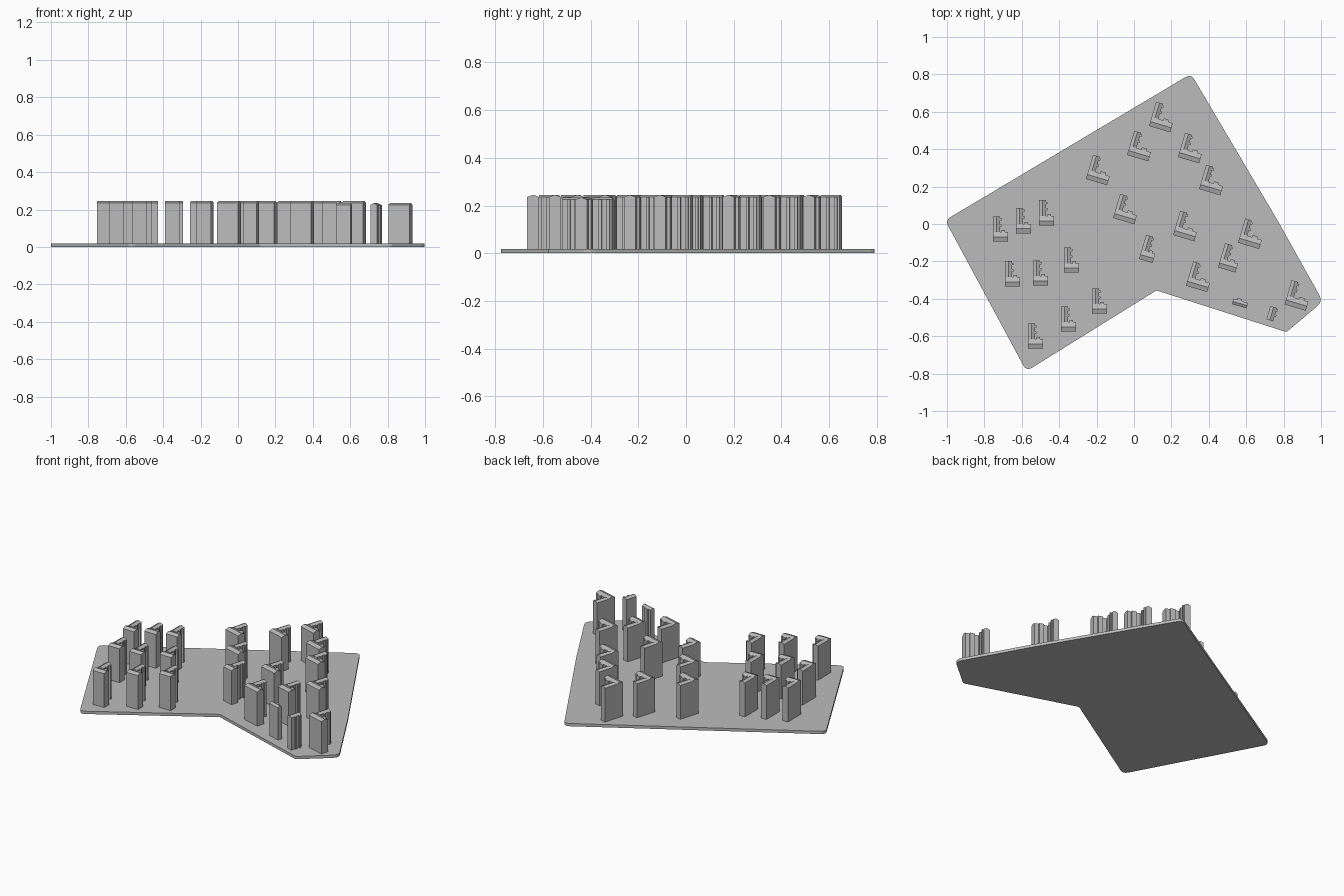
import bpy
import bmesh
import math
from mathutils import Vector, Matrix

cube = bpy.data.objects.get("Cube")
if cube:
    bpy.data.objects.remove(cube)

grey = bpy.data.materials.new("model grey")
grey.use_nodes = True
grey.diffuse_color = (0.5, 0.5, 0.5, 1)
grey.node_tree.nodes["Principled BSDF"].inputs["Base Color"].default_value = (0.5, 0.5, 0.5, 1)

GROUND = 0.018
RIDGE = 0.245
DROP = 0.009


def finish(name, bm):
    bmesh.ops.recalc_face_normals(bm, faces=bm.faces)
    mesh = bpy.data.meshes.new(name)
    bm.to_mesh(mesh)
    bm.free()
    mesh.materials.append(grey)
    obj = bpy.data.objects.new(name, mesh)
    bpy.context.collection.objects.link(obj)
    return obj


def prism(bm, points, vector):
    face = bm.faces.new([bm.verts.new(p) for p in points])
    new = bmesh.ops.extrude_face_region(bm, geom=[face])["geom"]
    moved = [g for g in new if isinstance(g, bmesh.types.BMVert)]
    bmesh.ops.translate(bm, verts=moved, vec=vector)


def block(bm, x0, x1, y0, y1, top, along=None):
    """Box standing on the plate, with a low gable roof along x or y."""
    low = GROUND - 0.002
    eave = top - DROP
    if along == "x":
        mid = (y0 + y1) / 2
        pts = [(x0, y0, low), (x0, y1, low), (x0, y1, eave), (x0, mid, top), (x0, y0, eave)]
        prism(bm, pts, (x1 - x0, 0, 0))
    elif along == "y":
        mid = (x0 + x1) / 2
        pts = [(x0, y0, low), (x1, y0, low), (x1, y0, eave), (mid, y0, top), (x0, y0, eave)]
        prism(bm, pts, (0, y1 - y0, 0))
    else:
        pts = [(x0, y0, low), (x1, y0, low), (x1, y1, low), (x0, y1, low)]
        prism(bm, pts, (0, 0, top - low))


def long_wing(bm, start, length, top):
    # Slim slab running back, with stair bays on its inner side
    block(bm, 0, 0.037, start, length, top, "y")
    span = length - start
    block(bm, 0.035, 0.045, start + span * 0.35, start + span * 0.5, top - DROP)
    block(bm, 0.035, 0.045, start + span * 0.75, start + span * 0.9, top - DROP)


def front_wing(bm, width, top):
    # Deeper slab across the front, with a stair bay behind it
    block(bm, 0, width, 0, 0.05, top, "x")
    block(bm, width * 0.55, width * 0.8, 0.048, 0.062, top - DROP)


def place(name, bm, x, y, degrees):
    spin = Matrix.Translation((x, y, 0)) @ Matrix.Rotation(math.radians(degrees), 4, "Z")
    bmesh.ops.transform(bm, matrix=spin, verts=bm.verts)
    finish(name, bm)


def tower(name, x, y, degrees, width, top=RIDGE, length=0.135):
    bm = bmesh.new()
    front_wing(bm, width, top)
    long_wing(bm, 0.05, length, top)
    place(name, bm, x, y, degrees)


# Site plate with rounded corners: x, y, rounding length
corners = [(-1.01, 0.02, 0.035), (-0.575, -0.787, 0.035), (0.12, -0.355, 0.008),
           (0.815, -0.578, 0.012), (1.01, -0.414, 0.04), (0.77, 0.015, 0.02),
           (0.305, 0.803, 0.035)]
outline = []
for i, (x, y, r) in enumerate(corners):
    here = Vector((x, y, 0))
    a, b = (here + (Vector((*corners[j % len(corners)][:2], 0)) - here).normalized() * r
            for j in (i - 1, i + 1))
    for k in range(5):
        t = k / 4
        outline.append(a * (1 - t) ** 2 + here * 2 * t * (1 - t) + b * t * t)
bm = bmesh.new()
prism(bm, outline, (0, 0, GROUND))
finish("site_plate", bm)

# Narrow towers, square to the axes
narrow = [(-0.754, -0.094), (-0.631, -0.05), (-0.508, -0.008), (-0.69, -0.334),
          (-0.54, -0.329), (-0.374, -0.26), (-0.225, -0.479), (-0.39, -0.575),
          (-0.567, -0.666)]
for i, (x, y) in enumerate(narrow):
    tower(f"narrow_tower_{i + 1}", x, y, 0, 0.081)

# Wide towers, turned to follow the other edge
wide = [(0.08, 0.524), (-0.037, 0.369), (-0.257, 0.241), (0.235, 0.358), (0.348, 0.187),
        (-0.112, 0.032), (0.209, -0.059), (0.556, -0.1), (0.278, -0.33)]
for i, (x, y) in enumerate(wide):
    tower(f"wide_tower_{i + 1}", x, y, -16.5, 0.118)
tower("low_wide_tower", 0.805, -0.43, -16.5, 0.118, 0.234)
tower("medium_tower", 0.449, -0.232, -16.5, 0.097)
tower("slim_tower", 0.027, -0.187, -16.5, 0.075)

# Single-wing blocks
bm = bmesh.new()
block(bm, 0, 0.08, 0, 0.03, 0.234, "x")
block(bm, 0.02, 0.045, 0.028, 0.04, 0.226)
place("small_cross_block", bm, 0.524, -0.428, -16.5)
bm = bmesh.new()
long_wing(bm, 0, 0.075, 0.234)
place("small_long_block", bm, 0.708, -0.51, -16.5)
